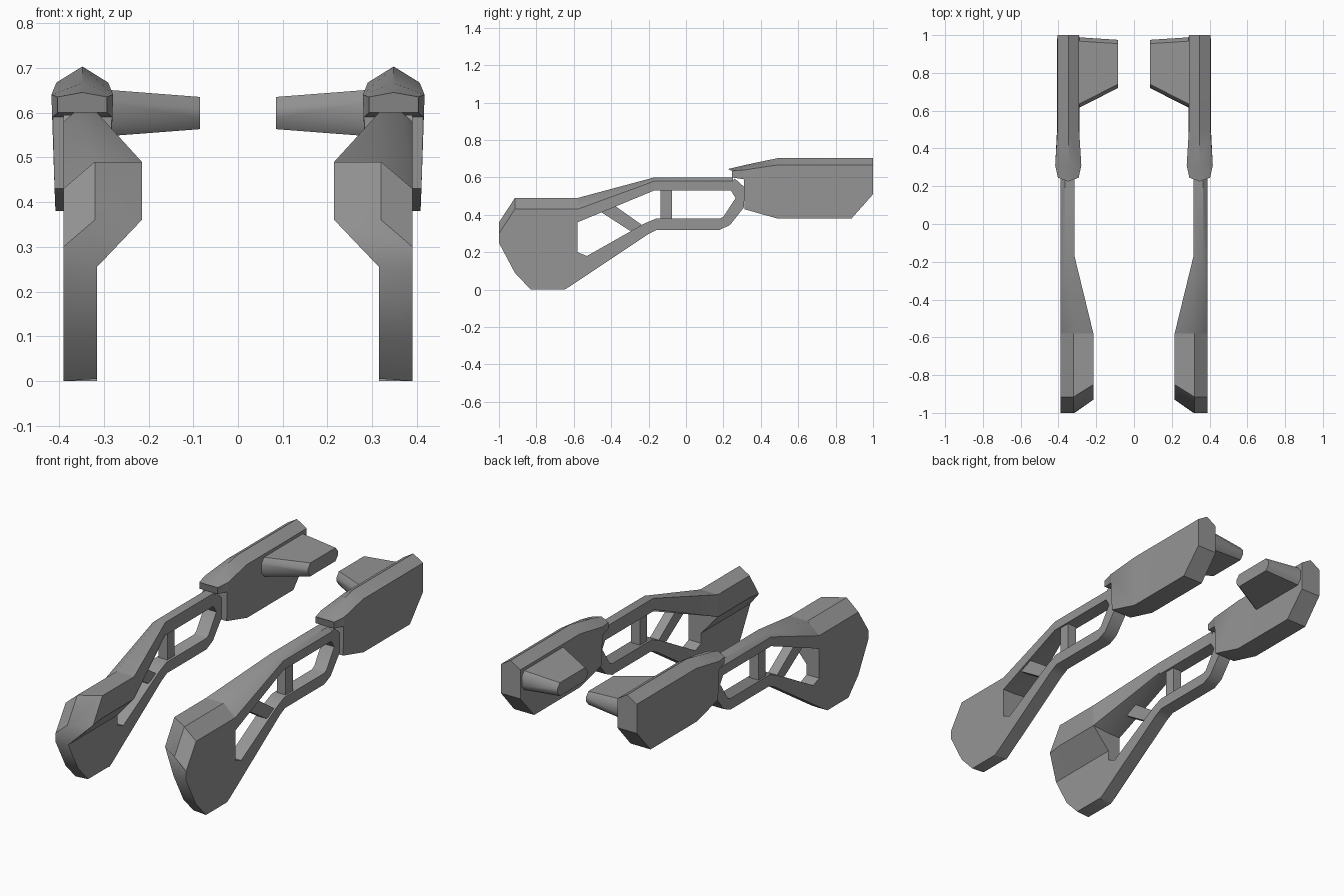
import bpy
import bmesh

cube = bpy.data.objects.get("Cube")
if cube:
    bpy.data.objects.remove(cube)

grey = bpy.data.materials.new("plain_grey")
grey.use_nodes = True
COLOUR = (0.3, 0.3, 0.3, 1)
grey.diffuse_color = COLOUR
grey.node_tree.nodes["Principled BSDF"].inputs["Base Color"].default_value = COLOUR


def loft(name, sections):
    """Skin closed sections of equal size, cap the ends, mirror across x."""
    bm = bmesh.new()
    rings = [[bm.verts.new(p) for p in s] for s in sections]
    for a, b in zip(rings, rings[1:]):
        n = len(a)
        for i in range(n):
            j = (i + 1) % n
            bm.faces.new((a[i], a[j], b[j], b[i]))
    bm.faces.new(rings[0])
    bm.faces.new(rings[-1])
    bmesh.ops.remove_doubles(bm, verts=bm.verts, dist=0.0005)
    bmesh.ops.recalc_face_normals(bm, faces=bm.faces)
    mesh = bpy.data.meshes.new(name)
    bm.to_mesh(mesh)
    bm.free()
    mesh.materials.append(grey)
    obj = bpy.data.objects.new(name, mesh)
    bpy.context.collection.objects.link(obj)
    obj.modifiers.new("Mirror", "MIRROR")
    bpy.ops.object.select_all(action="DESELECT")
    obj.select_set(True)
    bpy.context.view_layer.objects.active = obj
    bpy.ops.object.shade_smooth_by_angle(angle=0.7)
    return obj


OUT, MID, INN, BULGE = 0.39, 0.32, 0.315, 0.215


# Front pad: flat outside, bulging inwards near the top, nose swept back
def pad_section(y, zb, zt, sweep):
    def clamp(z):
        return min(max(z, zb), zt)
    return [(OUT, y, zb), (OUT, y, zt - 0.06), (MID, y, zt),
            (BULGE, y + sweep, zt), (BULGE, y + sweep, clamp(0.37)),
            (INN, y, clamp(0.255)), (INN, y, zb + 0.005)]


loft("front_pad", [pad_section(*s) for s in [
    (-1, 0.25, 0.36, 0.07), (-0.915, 0.09, 0.49, 0.065), (-0.83, 0, 0.49, 0.03),
    (-0.65, 0, 0.49, 0), (-0.58, 0.045, 0.49, 0)]])

# Upper beam: narrows from the pad bulge to the thin rail
loft("upper_beam", [
    [(OUT, y, zb), (OUT, y, zt - c), (OUT - c * 1.17, y, zt),
     (xi, y, zt), (xi, y, zb + 0.01), (INN, y, zb)]
    for y, zb, zt, xi, c in [
        (-0.58, 0.36, 0.49, BULGE, 0.06), (-0.17, 0.53, 0.6, INN, 0.02),
        (0.25, 0.53, 0.6, INN, 0.02)]])

# Lower beam: lower edge and upper edge points along its path
LOWER = [((-0.65, 0), (-0.58, 0.2)), ((-0.62, 0.018), (-0.53, 0.18)),
         ((-0.2, 0.298), (-0.22, 0.355)), ((-0.155, 0.32), (-0.16, 0.38)),
         ((0.18, 0.32), (0.18, 0.38)), ((0.235, 0.345), (0.2, 0.39)),
         ((0.31, 0.44), (0.265, 0.49)), ((0.31, 0.55), (0.24, 0.53)),
         ((0.26, 0.595), (0.22, 0.54))]
loft("lower_beam", [
    [(OUT, *b), (OUT, *t), (INN, *t), (INN, *b)] for b, t in LOWER])

# Struts inside the frame opening
for name, ends in {
    "vertical_strut": [((-0.135, 0.36), (-0.075, 0.36)), ((-0.135, 0.55), (-0.075, 0.55))],
    "diagonal_strut": [((-0.47, 0.425), (-0.39, 0.455)), ((-0.3, 0.315), (-0.22, 0.335))],
}.items():
    loft(name, [[(0.38, *a), (0.38, *b), (0.327, *b), (0.327, *a)] for a, b in ends])

# Rear pod: ridged top, sides tapering slightly to the bottom
CX = 0.348
loft("rear_pod", [
    [(CX, y - tip, zt), (CX + w, y, zs), (CX + wb, y, zb),
     (CX - wb, y, zb), (CX - w, y, zs)]
    for y, tip, zt, zs, w, zb, wb in [
        (0.245, 0.02, 0.645, 0.635, 0.055, 0.6, 0.055),
        (0.31, 0, 0.665, 0.64, 0.069, 0.59, 0.066),
        (0.312, 0, 0.666, 0.64, 0.069, 0.43, 0.062),
        (0.49, 0, 0.703, 0.667, 0.058, 0.38, 0.06),
        (0.885, 0, 0.703, 0.667, 0.058, 0.38, 0.06),
        (1, 0, 0.703, 0.667, 0.058, 0.51, 0.058)]])


# Rear wing: tapered slab with chamfered edges
def wing_section(x, y0, y1, z0, z1):
    c, d = 0.02, 0.025
    return [(x, y0 + c, z0), (x, y1 - c, z0), (x, y1, z0 + d), (x, y1, z1 - d),
            (x, y1 - c, z1), (x, y0 + c, z1), (x, y0, z1 - d), (x, y0, z0 + d)]


loft("rear_wing", [wing_section(0.32, 0.6, 0.99, 0.545, 0.653),
                   wing_section(0.085, 0.72, 0.975, 0.563, 0.635)])
